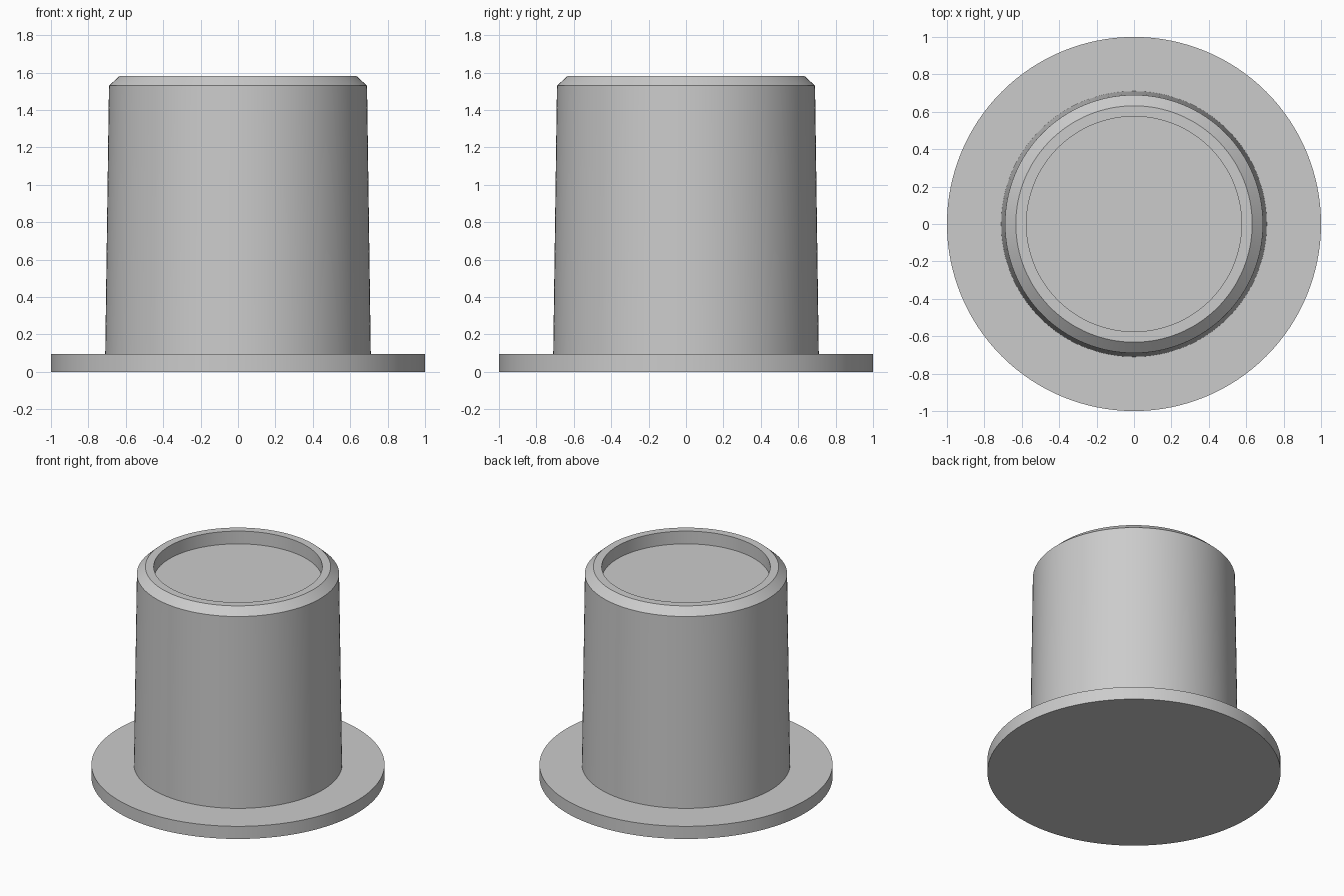
import bpy
import bmesh
import math

SEGMENTS = 128

cube = bpy.data.objects.get("Cube")
if cube:
    bpy.data.objects.remove(cube, do_unlink=True)

# Single plain grey
grey = bpy.data.materials.new("light_grey")
grey.use_nodes = True
colour = (0.6, 0.6, 0.6, 1.0)
grey.diffuse_color = colour
grey.node_tree.nodes["Principled BSDF"].inputs["Base Color"].default_value = colour


def lathe(name, profile):
    """Turn a (radius, height) outline into a closed solid with flat caps."""
    bm = bmesh.new()
    rings = []
    for radius, height in profile:
        ring = []
        for i in range(SEGMENTS):
            a = math.tau * i / SEGMENTS
            ring.append(bm.verts.new((radius * math.cos(a), radius * math.sin(a), height)))
        rings.append(ring)
    for low, high in zip(rings, rings[1:]):
        for i in range(SEGMENTS):
            j = (i + 1) % SEGMENTS
            bm.faces.new((low[i], low[j], high[j], high[i]))
    bm.faces.new(list(reversed(rings[0])))
    bm.faces.new(rings[-1])
    bmesh.ops.recalc_face_normals(bm, faces=bm.faces)
    mesh = bpy.data.meshes.new(name)
    bm.to_mesh(mesh)
    bm.free()
    mesh.materials.append(grey)
    obj = bpy.data.objects.new(name, mesh)
    bpy.context.collection.objects.link(obj)
    bpy.ops.object.select_all(action='DESELECT')
    obj.select_set(True)
    bpy.context.view_layer.objects.active = obj
    bpy.ops.object.shade_smooth_by_angle(angle=math.radians(30))
    return obj


# Flange, tapered body, chamfered rim and shallow recess in one turned solid
lathe("flanged_plug", [
    (1.0, 0.0),
    (1.0, 0.095),
    (0.71, 0.095),
    (0.69, 1.53),
    (0.632, 1.583),
    (0.575, 1.583),
    (0.575, 1.487),
])
